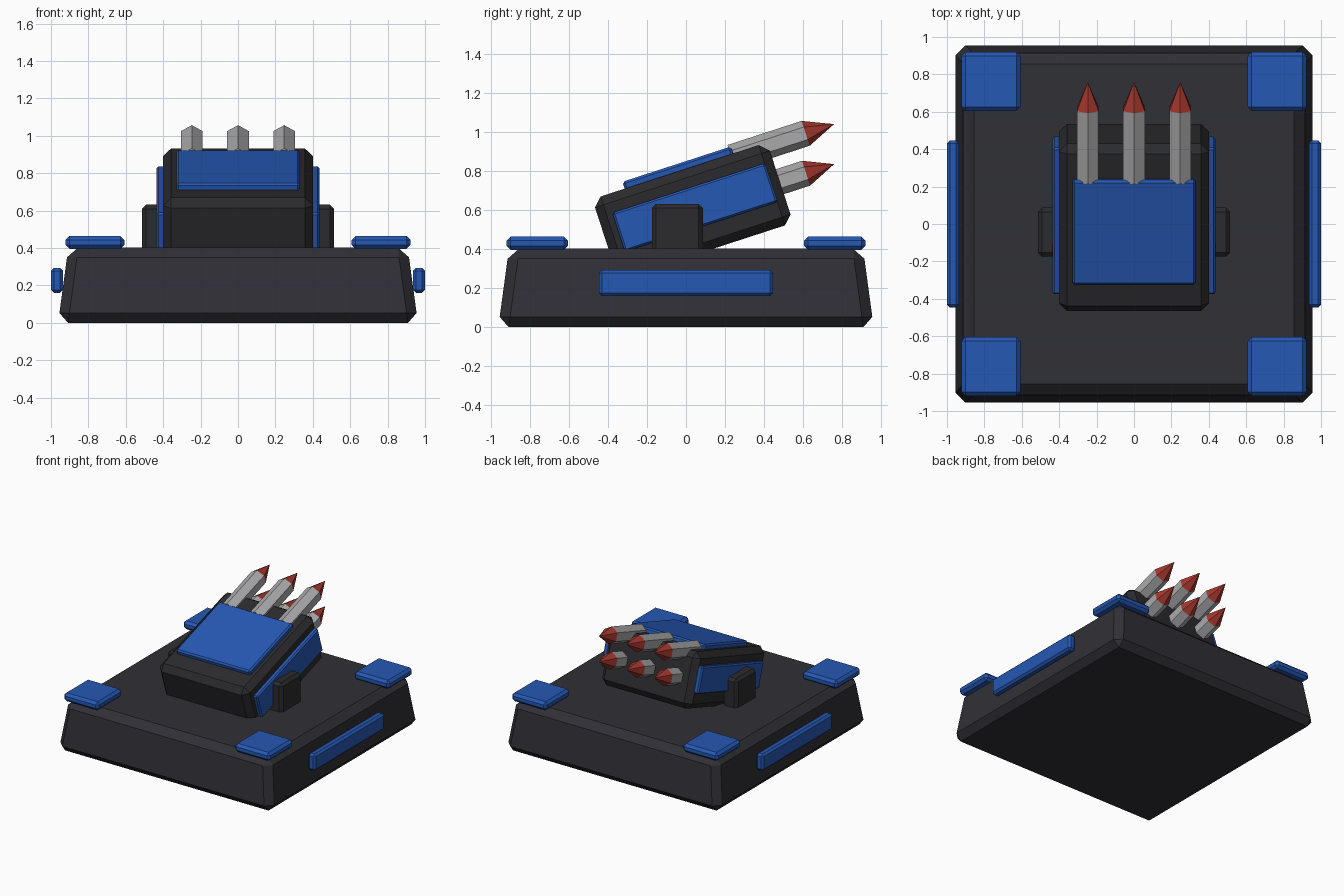
import bpy
import bmesh
from math import radians, pi
from mathutils import Matrix, Vector

if "Cube" in bpy.data.objects:
    bpy.data.objects.remove(bpy.data.objects["Cube"], do_unlink=True)


def make_material(name, rgb):
    mat = bpy.data.materials.new(name)
    mat.use_nodes = True
    mat.diffuse_color = (*rgb, 1)
    mat.node_tree.nodes["Principled BSDF"].inputs["Base Color"].default_value = (*rgb, 1)
    return mat


CHARCOAL = make_material("charcoal", (0.029, 0.029, 0.037))
BLACK = make_material("soft black", (0.024, 0.024, 0.027))
BLUE = make_material("blue", (0.019, 0.098, 0.46))
GREY = make_material("light grey", (0.40, 0.40, 0.41))
RED = make_material("red", (0.36, 0.037, 0.026))

# Tilted frame of the launcher: local y runs along the rockets
TILT = Matrix.Rotation(radians(18), 4, "X")


def finish(bm, name, mats, matrix):
    bmesh.ops.recalc_face_normals(bm, faces=bm.faces)
    mesh = bpy.data.meshes.new(name)
    bm.to_mesh(mesh)
    bm.free()
    for mat in mats:
        mesh.materials.append(mat)
    obj = bpy.data.objects.new(name, mesh)
    obj.matrix_world = matrix
    bpy.context.collection.objects.link(obj)


def box(name, low, high, bevel, mat, matrix=Matrix(), taper=1):
    """Chamfered box between two corners, its top scaled by taper."""
    low, high = Vector(low), Vector(high)
    scale = Matrix.Diagonal(high - low)
    bm = bmesh.new()
    bmesh.ops.create_cube(bm, size=1)
    for v in bm.verts:
        if v.co.z > 0:
            v.co.x *= taper
            v.co.y *= taper
        v.co = (low + high) / 2 + scale @ v.co
    bmesh.ops.bevel(bm, geom=bm.edges[:], offset=bevel, segments=1,
                    affect="EDGES", profile=0.5)
    finish(bm, name, [mat], matrix)


def rocket(name, x, start, shoulder, tip, height, radius=0.067):
    """Six-sided body with a pointed red nose."""
    bm = bmesh.new()
    turn = Matrix.Rotation(-pi / 2, 4, "X")
    for a, b, r_end in ((start, shoulder, radius), (shoulder, tip, 0)):
        place = Matrix.Translation((x, (a + b) / 2, height)) @ turn
        bmesh.ops.create_cone(bm, cap_ends=False, segments=6, radius1=radius,
                              radius2=r_end, depth=b - a, matrix=place)
    bmesh.ops.remove_doubles(bm, verts=bm.verts, dist=0.0005)
    bmesh.ops.holes_fill(bm, edges=bm.edges, sides=6)
    for f in bm.faces:
        f.material_index = int(f.calc_center_median().y > shoulder + 0.01)
    finish(bm, name, [GREY, RED], TILT)


# Base
box("base", (-0.962, -0.962, 0), (0.962, 0.962, 0.403), 0.053, CHARCOAL, taper=0.943)

# Corner pads
for sx, side in ((1, "left"), (-1, "right")):
    for sy, end in ((1, "back"), (-1, "front")):
        c = Vector((sx * 0.765, sy * 0.762, 0.43))
        h = Vector((0.157, 0.157, 0.034))
        box(f"{end}_{side}_pad", c - h, c + h, 0.02, BLUE)

# Launcher housing and its top plate
box("launcher_housing", (-0.402, -0.254, 0.339), (0.402, 0.688, 0.772), 0.045, BLACK, TILT)
box("launcher_top_plate", (-0.33, -0.08, 0.755), (0.33, 0.505, 0.809), 0.012, BLUE, TILT)

# Paired side parts
for s, side in ((1, "left"), (-1, "right")):
    def pair(name, x0, x1, y0, y1, z0, z1, bevel, mat, matrix=Matrix()):
        xs = sorted((s * x0, s * x1))
        box(f"{side}_{name}", (xs[0], y0, z0), (xs[1], y1, z1), bevel, mat, matrix)

    pair("base_strip", 0.936, 1.0, -0.447, 0.447, 0.16, 0.294, 0.016, BLUE)
    pair("launcher_panel", 0.38, 0.435, -0.178, 0.645, 0.465, 0.674, 0.01, BLUE, TILT)
    pair("pivot_bracket", 0.38, 0.513, -0.175, 0.087, 0.36, 0.632, 0.022, BLACK)

# Two rows of three rockets
for i, x in enumerate((-0.247, 0, 0.247)):
    rocket(f"upper_rocket_{i + 1}", x, 0.49, 0.89, 1.043, 0.755)
    rocket(f"lower_rocket_{i + 1}", x, 0.43, 0.829, 0.98, 0.56)
